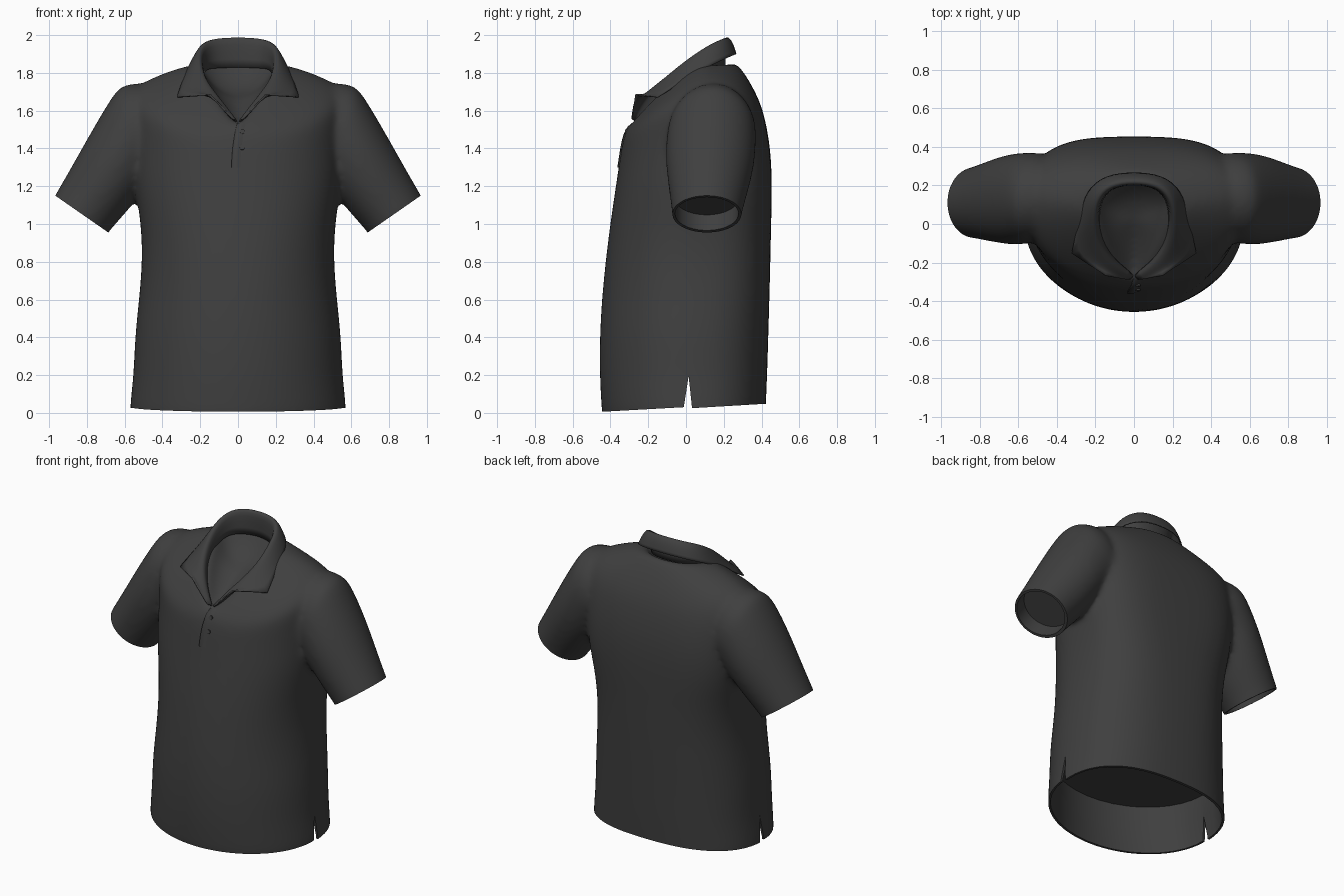
import bpy, bmesh, math
from mathutils import Matrix, Vector

if "Cube" in bpy.data.objects:
    bpy.data.objects.remove(bpy.data.objects["Cube"])

fabric = bpy.data.materials.new("charcoal_fabric")
fabric.diffuse_color = (0.05, 0.05, 0.05, 1)
fabric.use_nodes = True
fabric.node_tree.nodes["Principled BSDF"].inputs["Base Color"].default_value = fabric.diffuse_color
N = 18


def loft(bm, rows, closed=False):
    grid = [[bm.verts.new(p) for p in row] for row in rows]
    n = len(rows[0])
    for a, b in zip(grid, grid[1:]):
        for i in range(n if closed else n - 1):
            j = (i + 1) % n
            bm.faces.new((a[i], a[j], b[j], b[i]))
    return grid


def finish(name, bm, solid=False):
    bmesh.ops.remove_doubles(bm, verts=bm.verts, dist=0.0005)
    if solid:
        bmesh.ops.holes_fill(bm, edges=[e for e in bm.edges if e.is_boundary], sides=0)
    bmesh.ops.recalc_face_normals(bm, faces=bm.faces)
    me = bpy.data.meshes.new(name)
    bm.to_mesh(me)
    bm.free()
    me.materials.append(fabric)
    for p in me.polygons:
        p.use_smooth = True
    ob = bpy.data.objects.new(name, me)
    bpy.context.collection.objects.link(ob)
    return ob


# Torso rings: half width, y front, y back, y side, z front, z side, z back, front and back roundness
torso = [
    (.582, -.440, .418, .01, -.15, -.15, -.15, 2.0, 2.5),
    (.574, -.450, .424, .01, .05, .05, .05, 2.0, 2.5),
    (.555, -.459, .431, .01, .19, .19, .19, 2.0, 2.5),
    (.548, -.459, .437, .01, .40, .40, .40, 2.0, 2.5),
    (.526, -.448, .443, .02, .60, .60, .60, 2.0, 2.6),
    (.508, -.428, .448, .03, .80, .80, .80, 2.1, 2.7),
    (.514, -.403, .452, .04, 1.0, 1.0, 1.0, 2.2, 2.9),
    (.548, -.373, .457, .06, 1.2, 1.2, 1.2, 2.2, 3.2),
    (.555, -.354, .450, .10, 1.33, 1.4, 1.4, 2.2, 3.2),
    (.570, -.340, .412, .13, 1.42, 1.60, 1.6, 2.2, 2.9),
    (.575, -.330, .367, .13, 1.46, 1.715, 1.7, 2.1, 2.4),
    (.450, -.320, .328, .12, 1.49, 1.78, 1.77, 1.9, 2.2),
    (.320, -.305, .287, .11, 1.515, 1.825, 1.83, 1.6, 2.0),
    (.205, -.282, .245, .09, 1.54, 1.85, 1.87, 1.4, 2.0),
    (.185, -.255, .215, .09, 1.52, 1.79, 1.81, 1.4, 2.0),
    (.090, -.110, .120, .05, 1.59, 1.68, 1.70, 1.6, 2.0),
]


def half_ring(ring, front, inset=0.0):
    hw, yf, yb, ys, zf, zs, zb, nf, nb = ring
    hw, yf, yb = hw - inset, yf + inset, yb - inset
    ye, ze, n = (yf, zf, nf) if front else (yb, zb, nb)
    pts = []
    for i in range(N + 1):
        t = math.pi * i / N
        c, s = math.cos(t), max(0.0, math.sin(t))
        x = math.copysign(abs(c) ** (2 / n), c) * hw if 0 < i < N else c * hw
        f = s ** (2 / n) if s > 1e-6 else 0.0
        g = f ** 1.5 if front else f
        pts.append((x, ys + (ye - ys) * f, zs + (ze - zs) * g))
    return pts


# Body and sleeves as one solid, blended by remeshing
bm = bmesh.new()
for front in (True, False):
    loft(bm, [half_ring(r, front) for r in torso])

# Sleeve rings: top x, z, bottom x, z, y centre, y half depth
sleeve = [
    (1.02, 1.068, .735, .873, .108, .178),
    (.970, 1.152, .688, .955, .110, .184),
    (.882, 1.305, .612, 1.035, .118, .208),
    (.795, 1.460, .555, 1.105, .125, .230),
    (.715, 1.598, .505, 1.160, .130, .240),
    (.635, 1.728, .450, 1.220, .135, .238),
    (.590, 1.738, .420, 1.240, .140, .232),
    (.450, 1.770, .350, 1.300, .150, .205),
]
for side in (1, -1):
    rows = []
    for tx, tz, bx, bz, yc, hy in sleeve:
        row = []
        for i in range(24):
            a = 2 * math.pi * i / 24
            k = math.cos(a)
            row.append((side * ((tx + bx) / 2 + k * (tx - bx) / 2),
                        yc + hy * math.sin(a),
                        (tz + bz) / 2 + k * (tz - bz) / 2))
        rows.append(row)
    loft(bm, rows, closed=True)
solid = finish("shirt_solid", bm, solid=True)
solid.modifiers.new("round", 'SUBSURF').levels = 2
m = solid.modifiers.new("blend", 'REMESH')
m.mode, m.voxel_size, m.use_smooth_shade = 'VOXEL', 0.017, True
m = solid.modifiers.new("soften", 'SMOOTH')
m.factor, m.iterations = 0.5, 12

cutters = []

# Hem cutter with the side vents in its outline
outline = [(-.7, -.4), (-.7, -.008), (-.012, .03), (.014, .195), (.032, .025),
           (.7, .065), (.7, -.4)]
bm = bmesh.new()
loft(bm, [[(x, y, z) for y, z in outline] for x in (-1, 1)], closed=True)
cutters.append(finish("hem_cutter", bm, solid=True))

# Hollow inside the hem
bm = bmesh.new()
hollow = torso[:3] + [(.548, -.459, .437, .01, .33, .33, .33, 2.0, 2.5)]
for front in (True, False):
    loft(bm, [half_ring(r, front, 0.018) for r in hollow])
cutters.append(finish("hem_hollow", bm, solid=True))

# Cuff cutters: trim the sleeve end, then hollow it
for side in (1, -1):
    axis = Vector((side * .57, 0, -.82)).normalized()
    across = Vector((side * .82, 0, .57)).normalized()
    rot = Matrix((across, axis.cross(across), axis)).transposed().to_4x4()
    base = Vector((side * .829, .11, 1.054))
    for rx, ry, z0, z1 in ((.23, .25, 0, .25), (.154, .168, -.10, .05)):
        bm = bmesh.new()
        loft(bm, [[base + rot @ Vector((rx * math.cos(2 * math.pi * i / 40),
                                        ry * math.sin(2 * math.pi * i / 40), z))
                   for i in range(40)] for z in (z0, z1)], closed=True)
        cutters.append(finish("cuff_cutter", bm, solid=True))

for c in cutters:
    m = solid.modifiers.new("cut", 'BOOLEAN')
    m.operation, m.solver, m.object = 'DIFFERENCE', 'EXACT', c
    c.hide_render = True

# Bake the shirt and drop the helpers
bpy.context.view_layer.update()
dg = bpy.context.evaluated_depsgraph_get()
me = bpy.data.meshes.new_from_object(solid.evaluated_get(dg))
me.materials.clear()
me.materials.append(fabric)
for p in me.polygons:
    p.material_index = 0
shirt = bpy.data.objects.new("shirt_body", me)
bpy.context.collection.objects.link(shirt)
for o in cutters + [solid]:
    bpy.data.objects.remove(o)
bpy.context.view_layer.objects.active = shirt
shirt.select_set(True)
bpy.ops.object.shade_smooth_by_angle(angle=math.radians(40))
bpy.context.view_layer.update()

# Collar: inner stand, fold line and outer leaf from centre back to centre front
stand = [(0, .215, 1.83), (.12, .19, 1.825), (.175, .12, 1.82), (.188, .02, 1.78),
         (.165, -.09, 1.70), (.10, -.19, 1.62), (.006, -.262, 1.53)]
fold = [(0, .205, 2.012), (.125, .19, 2.007), (.187, .12, 1.975), (.20, .01, 1.90),
        (.175, -.10, 1.80), (.11, -.20, 1.69), (.008, -.272, 1.55)]
leaf_mid = [(0, .25, 1.967), (.14, .235, 1.962), (.22, .155, 1.93), (.245, .04, 1.86),
            (.25, -.115, 1.75), (.13, -.235, 1.695), (.018, -.282, 1.553)]
leaf = [(0, .268, 1.90), (.15, .253, 1.895), (.245, .173, 1.86), (.278, .05, 1.80),
        (.322, -.15, 1.672), (.147, -.268, 1.685), (.026, -.290, 1.55)]
bm = bmesh.new()
crease = bm.verts.layers.float.new("crease_vert")
grid = loft(bm, [stand, fold, leaf_mid, leaf])
for i in (4, 5):
    grid[3][i][crease] = 1.0
collar = finish("collar", bm)
collar.modifiers.new("mirror", 'MIRROR').merge_threshold = 0.002
collar.modifiers.new("round", 'SUBSURF').levels = 2
collar.modifiers["round"].render_levels = 2
m = collar.modifiers.new("cloth", 'SOLIDIFY')
m.thickness, m.offset = 0.008, 0


def chest_y(x, z):
    hit, loc, _, _ = shirt.ray_cast(Vector((x, -1, z)), Vector((0, 1, 0)))
    return loc.y if hit else -.3


# Placket flap: raised along one edge, sinking into the chest on the other
bm = bmesh.new()
rows = []
for i in range(13):
    z = 1.30 + .235 * i / 12
    x0 = -.034 + .03 * (i / 12) ** 2
    rows.append([(x, chest_y(x, z) - d, z)
                 for x, d in ((x0, -.004), (x0, .008), (x0 + .03, .004), (x0 + .06, -.003))])
loft(bm, rows)
finish("placket", bm)

# Buttons
for i, z in enumerate((1.405, 1.49)):
    bpy.ops.mesh.primitive_cylinder_add(vertices=16, radius=0.013, depth=0.009,
                                        location=(.022, chest_y(.022, z) - .003, z),
                                        rotation=(math.radians(78), 0, 0))
    b = bpy.context.object
    b.name = f"button_{i + 1}"
    b.data.materials.append(fabric)
    bpy.ops.object.shade_smooth_by_angle()
